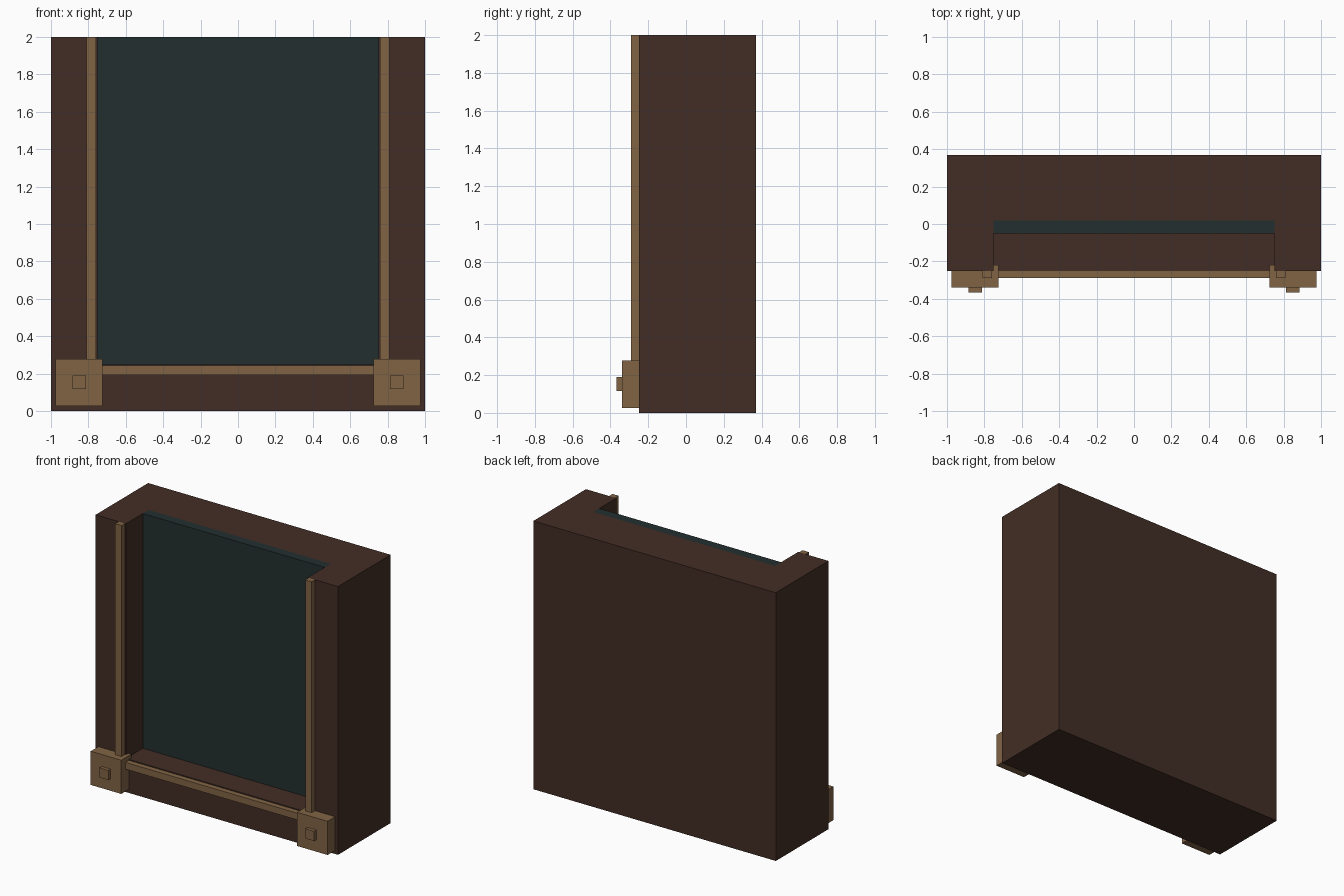
import bpy
import bmesh
from mathutils import Vector

old = bpy.data.objects.get("Cube")
if old:
    bpy.data.objects.remove(old, do_unlink=True)


def material(name, rgb):
    mat = bpy.data.materials.new(name)
    mat.use_nodes = True
    color = (*rgb, 1)
    mat.diffuse_color = color
    mat.node_tree.nodes["Principled BSDF"].inputs["Base Color"].default_value = color
    return mat


wood = material("dark_wood", (0.055, 0.027, 0.018))
slate = material("dark_teal", (0.017, 0.028, 0.029))
brass = material("tan_trim", (0.22, 0.127, 0.06))


def finish(name, bm, mat):
    bmesh.ops.recalc_face_normals(bm, faces=bm.faces)
    mesh = bpy.data.meshes.new(name)
    bm.to_mesh(mesh)
    bm.free()
    mesh.materials.append(mat)
    obj = bpy.data.objects.new(name, mesh)
    bpy.context.collection.objects.link(obj)
    return obj


def box(name, low, high, mat):
    low, high = Vector(low), Vector(high)
    bm = bmesh.new()
    bmesh.ops.create_cube(bm, size=1)
    for v in bm.verts:
        v.co = (low + high) / 2 + v.co * (high - low)
    return finish(name, bm, mat)


def prism(name, outline, bottom, top, mat):
    bm = bmesh.new()
    face = bm.faces.new([bm.verts.new((x, y, bottom)) for x, y in outline])
    moved = bmesh.ops.extrude_face_region(bm, geom=[face])["geom"]
    verts = [g for g in moved if isinstance(g, bmesh.types.BMVert)]
    bmesh.ops.translate(bm, verts=verts, vec=(0, 0, top - bottom))
    return finish(name, bm, mat)


FRONT, BACK, INNER, SILL = -0.25, 0.37, 0.75, 0.25

# U-shaped surround, with a sill filling the foot of the recess
half = [(INNER, 0.02), (INNER, FRONT), (1, FRONT), (1, BACK)]
outline = half + [(-x, y) for x, y in reversed(half)]
prism("surround", outline, 0, 2, wood)
box("sill", (-INNER, FRONT, 0), (INNER, 0.02, SILL), wood)

# Recessed panel
box("panel", (-INNER, -0.05, SILL), (INNER, 0.02, 2), slate)

# Trim strips, corner blocks and studs
box("bottom_trim", (-0.73, -0.29, 0.193), (0.73, FRONT, 0.243), brass)
for side, s in (("left", 1), ("right", -1)):
    def side_box(part, x0, x1, y0, y1, z0, z1):
        a, b = sorted((s * x0, s * x1))
        box(f"{side}_{part}", (a, y0, z0), (b, y1, z1), brass)

    side_box("trim", 0.758, 0.81, -0.29, FRONT, 0.27, 2)
    side_box("corner_block", 0.725, 0.977, -0.34, -0.22, 0.027, 0.278)
    side_box("stud", 0.813, 0.885, -0.367, -0.34, 0.117, 0.189)
